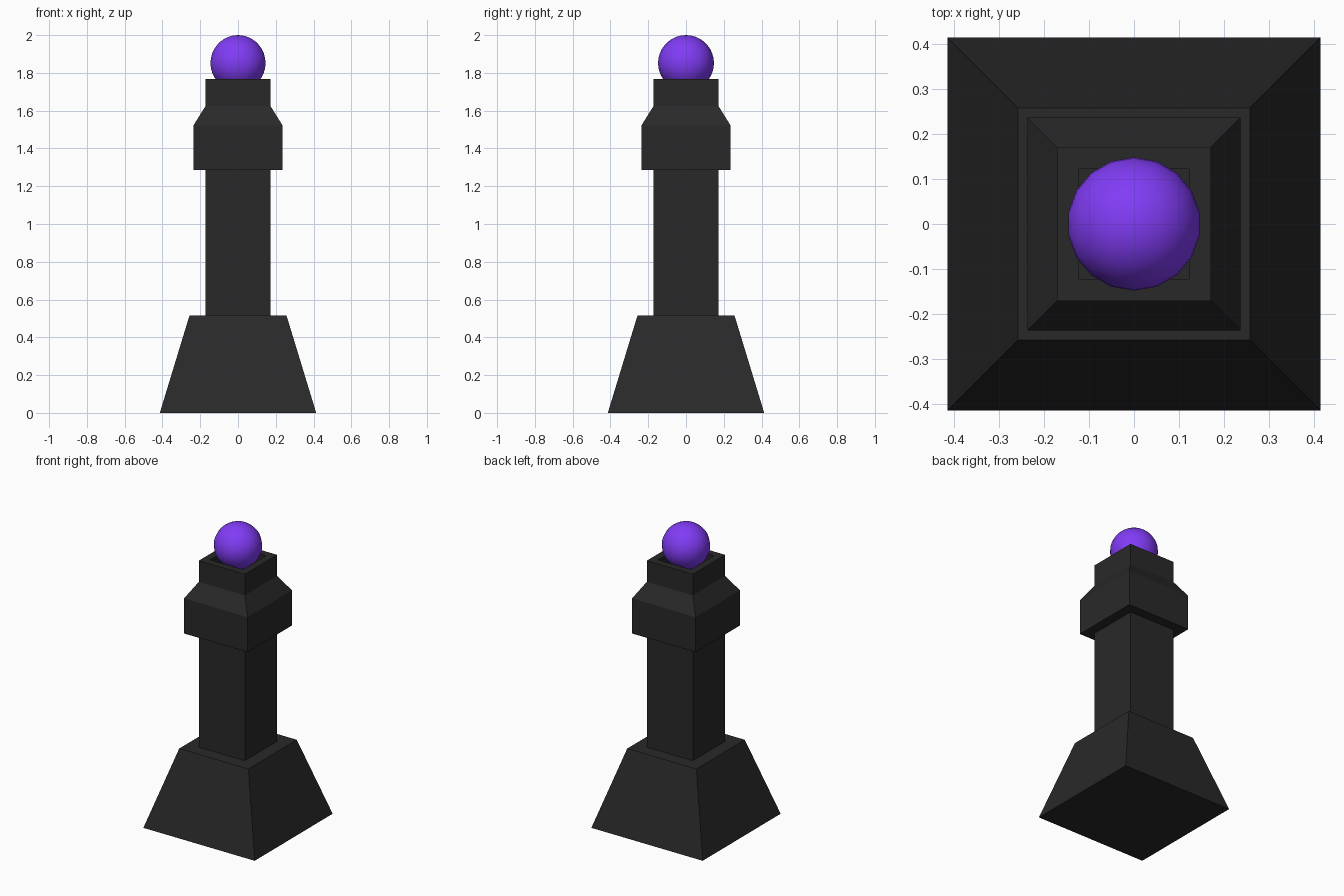
import bpy, bmesh

if "Cube" in bpy.data.objects:
    bpy.data.objects.remove(bpy.data.objects["Cube"])


def material(name, color):
    m = bpy.data.materials.new(name)
    m.diffuse_color = (*color, 1)
    m.use_nodes = True
    m.node_tree.nodes["Principled BSDF"].inputs["Base Color"].default_value = m.diffuse_color
    return m


def square_loft(name, rings, mat):
    """Stack square cross-sections (half width, height), capped at both ends."""
    bm = bmesh.new()
    loops = [[bm.verts.new((sx * h, sy * h, z))
              for sx, sy in ((-1, -1), (1, -1), (1, 1), (-1, 1))]
             for h, z in rings]
    for a, b in zip(loops, loops[1:]):
        for i in range(4):
            j = (i + 1) % 4
            bm.faces.new((a[i], a[j], b[j], b[i]))
    bm.faces.new(loops[0][::-1])
    bm.faces.new(loops[-1])
    mesh = bpy.data.meshes.new(name)
    bm.to_mesh(mesh)
    bm.free()
    mesh.materials.append(mat)
    ob = bpy.data.objects.new(name, mesh)
    bpy.context.collection.objects.link(ob)
    return ob


black = material("black", (0.022, 0.022, 0.022))
purple = material("purple", (0.22, 0.045, 0.92))

# Tower: flared base, shaft, overhanging collar, neck and top socket
square_loft("tower_body", [
    (0.414, 0.0), (0.257, 0.515),
    (0.171, 0.515), (0.171, 1.286),
    (0.236, 1.286), (0.236, 1.522),
    (0.171, 1.626), (0.171, 1.768),
    (0.122, 1.768), (0.122, 1.68),
], black)

# Orb resting in the socket
bpy.ops.mesh.primitive_uv_sphere_add(segments=18, ring_count=18, radius=0.148,
                                     location=(0, 0, 1.852))
orb = bpy.context.object
orb.name = "orb"
orb.data.materials.append(purple)
bpy.ops.object.shade_smooth()
